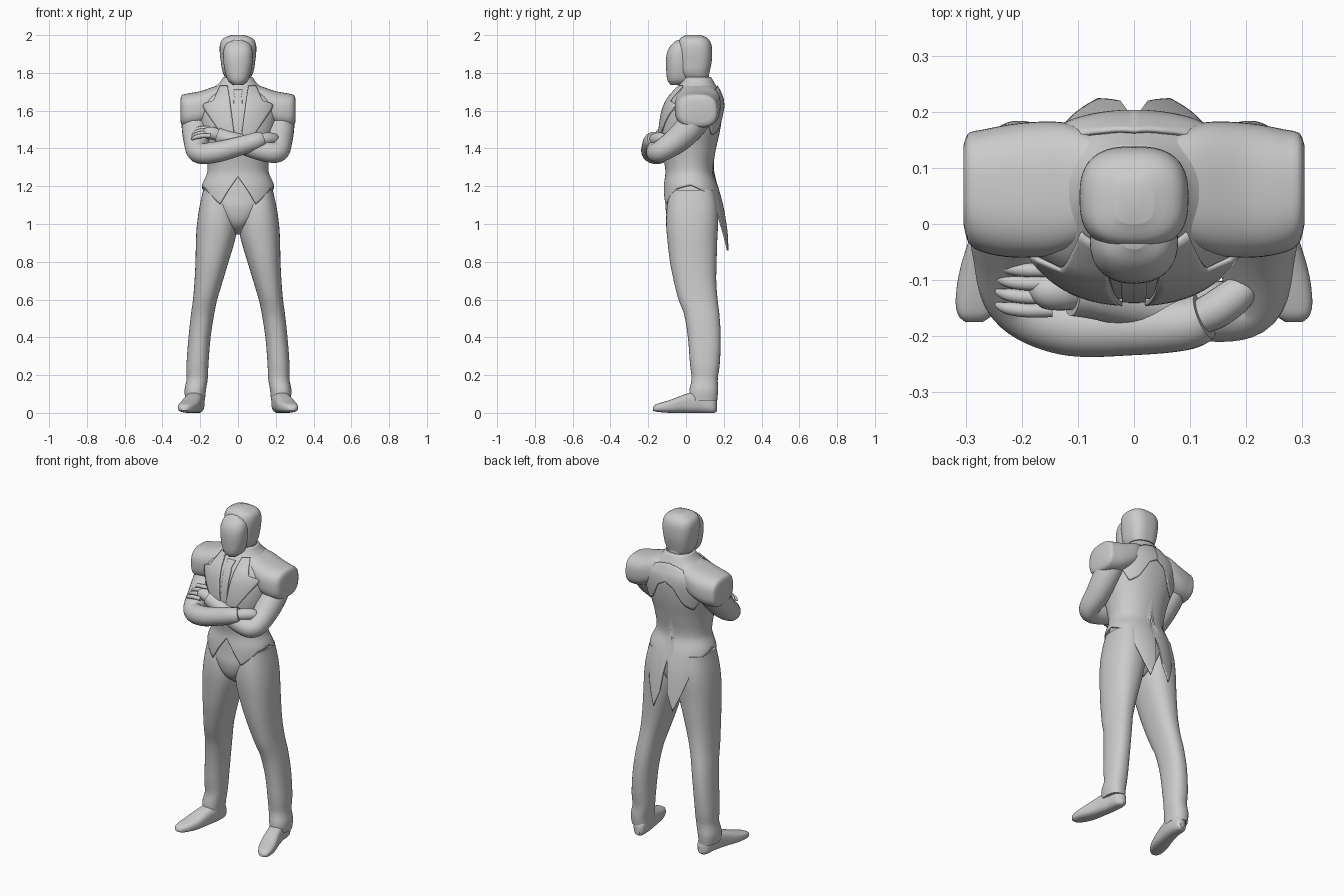
import bpy, math
from mathutils import Vector

if "Cube" in bpy.data.objects:
    bpy.data.objects.remove(bpy.data.objects["Cube"])


def at(table, a, smooth=True):
    """Interpolate table rows by their first column."""
    a = min(max(a, table[0][0]), table[-1][0])
    i = 0
    while i < len(table) - 2 and a > table[i + 1][0]:
        i += 1
    p, q = table[i], table[i + 1]
    h = q[0] - p[0]
    s = (a - p[0]) / h
    if not smooth:
        return [u + (v - u) * s for u, v in zip(p[1:], q[1:])]
    o, r = table[max(i - 1, 0)], table[min(i + 2, len(table) - 1)]
    out = []
    for k in range(1, len(p)):
        m0 = (q[k] - o[k]) / (q[0] - o[0]) * h
        m1 = (r[k] - p[k]) / (r[0] - p[0]) * h
        out.append((2*s**3 - 3*s*s + 1) * p[k] + (s**3 - 2*s*s + s) * m0
                   + (3*s*s - 2*s**3) * q[k] + (s**3 - s*s) * m1)
    return out


def mesh_from_rows(name, rows, closed=True, caps=True, mirror=False, thick=0):
    n = len(rows[0])
    faces = []
    for j in range(len(rows) - 1):
        for i in range(n if closed else n - 1):
            k = (i + 1) % n
            faces.append((j*n + i, j*n + k, (j+1)*n + k, (j+1)*n + i))
    if closed and caps:
        faces += [tuple(range(n))[::-1], tuple(range((len(rows)-1)*n, len(rows)*n))]
    me = bpy.data.meshes.new(name)
    me.from_pydata([tuple(p) for r in rows for p in r], [], faces)
    import bmesh
    bm = bmesh.new()
    bm.from_mesh(me)
    bmesh.ops.recalc_face_normals(bm, faces=bm.faces)
    bm.to_mesh(me)
    bm.free()
    me.polygons.foreach_set("use_smooth", [True] * len(me.polygons))
    me.set_sharp_from_angle(angle=math.radians(40))
    ob = bpy.data.objects.new(name, me)
    bpy.context.collection.objects.link(ob)
    if thick:
        m = ob.modifiers.new("thickness", 'SOLIDIFY')
        m.thickness, m.offset = thick, 0
    if mirror:
        ob.modifiers.new("mirror", 'MIRROR')
    return ob


def ring_point(row, t, n, off=0):
    b0, b1, c0, c1 = row
    s, c = math.sin(t), math.cos(t)
    b = (b0+b1)/2 + ((b1-b0)/2 + off) * math.copysign(abs(s)**(2/n), s)
    return b, (c0+c1)/2 - ((c1-c0)/2 + off) * math.copysign(abs(c)**(2/n), c)


def loft(name, table, axis=2, n=2.3, steps=28, seg=48, mirror=False):
    """Skin over cross-sections (position, min, max, min, max) along an axis."""
    table = sorted(table)
    rows = []
    for j in range(steps + 1):
        a = table[0][0] + (table[-1][0] - table[0][0]) * (1 - math.cos(math.pi*j/steps)) / 2
        ring = []
        for i in range(seg):
            b, c = ring_point(at(table, a), 2*math.pi*i/seg, n)
            ring.append([(a, b, c), (b, a, c), (b, c, a)][axis])
        rows.append(ring)
    return mesh_from_rows(name, rows, mirror=mirror)


def tube(name, path, steps=8, seg=24):
    """Round limb along (x, y, z, radius) points."""
    table = [(i,) + p for i, p in enumerate(path)]
    pts = [at(table, i/steps) for i in range((len(path)-1)*steps + 1)]
    side, rows = Vector((0, 0, 1)), []
    for i, p in enumerate(pts):
        d = Vector(pts[min(i+1, len(pts)-1)][:3]) - Vector(pts[max(i-1, 0)][:3])
        d.normalize()
        side = (side - d * side.dot(d)).normalized()
        up = d.cross(side)
        rows.append([Vector(p[:3]) + p[3] * (side*math.cos(a) + up*math.sin(a))
                     for a in (2*math.pi*k/seg for k in range(seg))])
    return mesh_from_rows(name, rows)


def sym(rows):
    return [(z, -w, w, y0, y1) for z, w, y0, y1 in rows]


# Tailcoat: body section by height, with the hem height set by angle from the front
COAT = sym([(.86, .185, -.11, .228), (.95, .188, -.115, .218), (1.05, .19, -.115, .203),
            (1.12, .192, -.12, .188), (1.2, .188, -.115, .165), (1.28, .158, -.105, .138),
            (1.4, .17, -.125, .155), (1.5, .195, -.13, .177), (1.6, .21, -.115, .19),
            (1.66, .2, -.09, .187), (1.7, .15, -.06, .172), (1.74, .1, -.03, .15),
            (1.775, .074, -.015, .13)])
HEM = [(0, 1.25), (27, 1.105), (60, 1.185), (90, 1.205), (117, 1.17), (135, 1.08),
       (150, .95), (162, .86), (174, .96), (180, 1.16)]
N = 2.2
rows = []
for j in range(49):
    ring = []
    for i in range(120):
        hem = at(HEM, min(i, 120 - i) * 3, False)[0]
        z = hem + (1.775 - hem) * j / 48
        ring.append((*ring_point(at(COAT, z), i * math.pi / 60, N), z))
    rows.append(ring)
mesh_from_rows("tailcoat", rows, caps=False, thick=.008)


def on_coat(x, z, off, back=False):
    row = at(COAT, z)
    t = math.asin(min(1, x / row[1]) ** (N / 2))
    return (*ring_point(row, math.pi - t if back else t, N, off), z)


# Lapels, tie and back yoke laid over the coat
LAPEL = [(1.37, .006, .012), (1.61, .035, .17), (1.635, .038, .178), (1.65, .04, .125),
         (1.73, .05, .085)]
TIE = [(1.4, 0, .008), (1.5, 0, .02), (1.66, 0, .022), (1.67, 0, .016), (1.71, 0, .024)]
for name, tab, off in (("lapel", LAPEL, .012), ("tie", TIE, .006)):
    rows = []
    for j in range(33):
        z = tab[0][0] + (tab[-1][0] - tab[0][0]) * j / 32
        x0, x1 = at(tab, z, False)
        rows.append([on_coat(x0 + (x1-x0)*i/10, z, off) for i in range(11)])
    mesh_from_rows(name, rows, closed=False, mirror=True, thick=.008)
YOKE = [(0, 1.63, 1.73), (.05, 1.6, 1.72), (.1, 1.5, 1.7), (.14, 1.47, 1.68), (.19, 1.56, 1.64)]
rows = []
for j in range(13):
    cols = [(.19*i/20, *at(YOKE, .19*i/20, False)) for i in range(21)]
    rows.append([on_coat(x, a + (b-a)*j/12, .009, True) for x, a, b in cols])
mesh_from_rows("back_yoke", rows, closed=False, mirror=True, thick=.008)

# Padded shoulders
loft("shoulder", [(.04, -.01, .15, 1.6, 1.755), (.12, -.05, .18, 1.56, 1.73),
                  (.2, -.06, .18, 1.52, 1.703), (.27, -.05, .168, 1.51, 1.69),
                  (.297, -.03, .16, 1.52, 1.682), (.304, .0, .14, 1.54, 1.665)],
     axis=0, n=2.7, mirror=True)

# Crossed arms: the one at -x lies in front
tube("front_arm", [(-.215, .075, 1.64, .08), (-.222, .05, 1.55, .078), (-.22, -.04, 1.45, .07),
                   (-.208, -.135, 1.378, .056), (-.12, -.178, 1.38, .056), (0, -.183, 1.41, .051),
                   (.09, -.178, 1.437, .047), (.125, -.165, 1.448, .042)])
tube("rear_arm", [(.215, .075, 1.64, .08), (.222, .05, 1.55, .078), (.22, -.04, 1.45, .07),
                  (.208, -.14, 1.382, .056), (.12, -.155, 1.39, .054), (0, -.135, 1.43, .05),
                  (-.07, -.125, 1.455, .045), (-.11, -.122, 1.47, .042)])

# Hands: one tucked under the arm, one resting on the upper arm
tube("tucked_hand", [(.11, -.17, 1.445, .03), (.15, -.15, 1.45, .034), (.19, -.12, 1.45, .03),
                     (.215, -.095, 1.45, .01)])
tube("resting_hand", [(-.1, -.122, 1.468, .03), (-.135, -.12, 1.48, .034),
                      (-.165, -.118, 1.48, .03), (-.185, -.118, 1.475, .012)])
for i in range(4):
    y, z = -.082 - .024*i, 1.506 - .013*i
    tube("finger", [(-.145, y, z, .012), (-.19, y, z, .0125), (-.225, y + .004, z - .008, .011),
                    (-.245, y + .01, z - .02, .005)], steps=5, seg=12)

# Trousers
loft("pelvis", sym([(.945, .02, -.02, .08), (1.0, .075, -.085, .14), (1.08, .15, -.108, .165),
                    (1.15, .18, -.102, .162), (1.27, .148, -.09, .128)]))
loft("trouser_leg", [(1.18, .03, .185, -.085, .15), (1.08, .008, .206, -.102, .168),
                     (1.0, .004, .217, -.105, .17), (.93, .012, .222, -.1, .166),
                     (.8, .05, .225, -.085, .162), (.7, .08, .23, -.065, .16),
                     (.6, .11, .238, -.04, .167), (.53, .125, .248, -.012, .176),
                     (.4, .145, .262, .01, .184), (.25, .157, .273, .022, .178),
                     (.18, .16, .272, .03, .168), (.12, .17, .283, .018, .17),
                     (.065, .175, .278, .02, .165)], steps=40, mirror=True)

# Shoes turned outward, with a heel
loft("shoe", [(.165, .198, .225, .01, .06), (.15, .183, .25, .0, .09), (.08, .177, .265, .0, .115),
              (0, .19, .285, .0, .1), (-.08, .208, .31, .0, .07), (-.14, .235, .318, .004, .052),
              (-.165, .255, .312, .008, .042), (-.175, .27, .3, .012, .03)],
     axis=1, n=2.7, mirror=True)

# Neck and shirt collar
loft("neck", sym([(1.66, .07, -.01, .14), (1.74, .064, -.015, .125), (1.83, .07, -.02, .12)]))
loft("shirt_collar", sym([(1.7, .082, -.045, .145), (1.74, .076, -.034, .138),
                          (1.775, .07, -.02, .13)]))

# Head: hood with a smooth oval face plate
loft("hood", sym([(1.75, .052, .0, .112), (1.8, .08, -.035, .124), (1.86, .091, -.042, .136),
                  (1.92, .097, -.044, .138), (1.96, .093, -.04, .131), (1.985, .075, -.028, .112),
                  (2.0, .035, .0, .08)]), n=2.7)
loft("face_plate", sym([(1.735, .025, -.08, .0), (1.76, .053, -.098, .03), (1.82, .072, -.105, .04),
                        (1.88, .078, -.105, .04), (1.92, .076, -.096, .04), (1.955, .06, -.072, .03),
                        (1.975, .025, -.045, .02)]))
